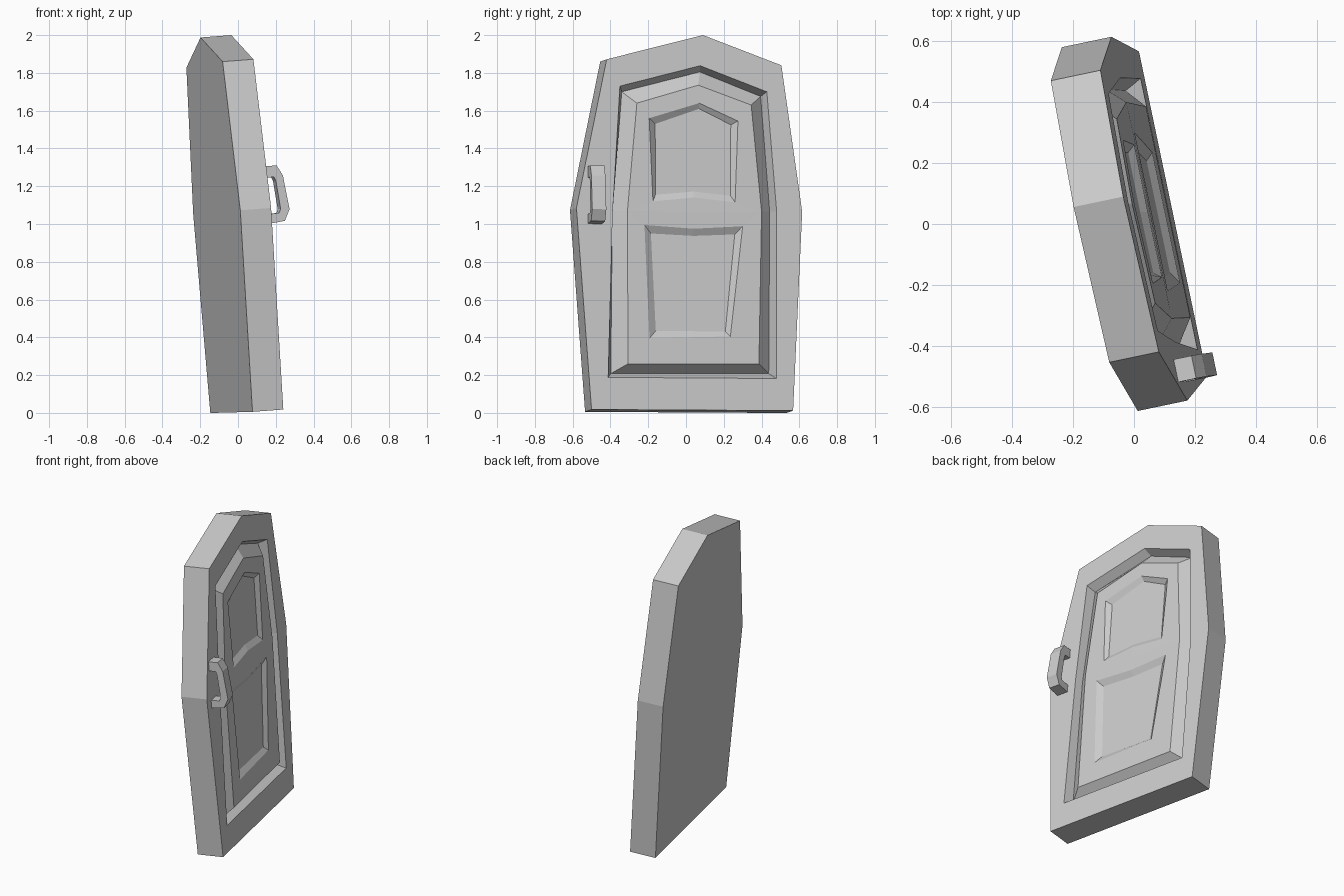
import bpy, bmesh
from mathutils import Vector

if "Cube" in bpy.data.objects:
    bpy.data.objects.remove(bpy.data.objects["Cube"])

# Tilted frame of the slab: N = outward normal of the front face, U = width direction
N = Vector((0.976, 0.205, 0.0745)).normalized()
U = Vector((-0.203, 0.979, -0.018)).normalized()
FRONT = 0.133      # distance of the front face from the origin along N
THICK = 0.167


def on_plane(y, z, depth=0.0):
    """Point seen at (y, z) from the right, lying on a plane parallel to the front."""
    return Vector(((FRONT + depth - N.y * y - N.z * z) / N.x, y, z))


def finish(bm, name):
    bmesh.ops.recalc_face_normals(bm, faces=bm.faces)
    me = bpy.data.meshes.new(name)
    bm.to_mesh(me)
    bm.free()
    ob = bpy.data.objects.new(name, me)
    bpy.context.collection.objects.link(ob)
    return ob


def ring(bm, pts, depth):
    return [bm.verts.new(on_plane(y, z, depth)) for y, z in pts]


def bridge(bm, a, b):
    n = len(a)
    for i in range(n):
        j = (i + 1) % n
        bm.faces.new((a[i], a[j], b[j], b[i]))


# Outlines: upper left, apex, upper right, middle right, bottom right, bottom left, middle left
outer = [(-0.42, 1.872), (0.09, 2.0), (0.505, 1.84), (0.615, 1.065),
         (0.567, 0.012), (-0.5, 0.018), (-0.58, 1.085)]
opening = [(-0.35, 1.73), (0.075, 1.838), (0.428, 1.70), (0.48, 1.065),
           (0.478, 0.182), (-0.412, 0.188), (-0.388, 1.07)]
groove = [(-0.34, 1.70), (0.073, 1.805), (0.395, 1.675), (0.443, 1.065),
          (0.438, 0.208), (-0.398, 0.208), (-0.39, 1.07)]
panel = [(-0.26, 1.64), (0.065, 1.735), (0.345, 1.63), (0.40, 1.065),
         (0.386, 0.26), (-0.307, 0.26), (-0.31, 1.07)]

# Slab with frame, groove and raised panel
bm = bmesh.new()
front = ring(bm, outer, 0)
back = [bm.verts.new(v.co - N * THICK) for v in front]
bm.faces.new(back)
bridge(bm, back, front)
rim = ring(bm, opening, 0)
bridge(bm, front, rim)
low = ring(bm, groove, -0.055)
bridge(bm, rim, low)
top = ring(bm, panel, 0.004)
bridge(bm, low, top)

# Two sunken fields in the panel, meeting at a middle rail
mid = bm.verts.new(on_plane(0.04, 1.065, 0.006))
upper_loop = top[0:4] + [mid, top[6]]
lower_loop = [top[6], mid] + top[3:6]
upper_edge = [(-0.195, 1.56), (0.07, 1.64), (0.275, 1.545),
              (0.26, 1.115), (0.04, 1.14), (-0.175, 1.12)]
upper_floor = [(-0.163, 1.53), (0.07, 1.61), (0.237, 1.525),
               (0.235, 1.15), (0.04, 1.172), (-0.162, 1.155)]
lower_edge = [(-0.22, 0.995), (0.04, 0.975), (0.30, 0.988), (0.235, 0.405), (-0.193, 0.395)]
lower_floor = [(-0.186, 0.95), (0.04, 0.937), (0.258, 0.945), (0.208, 0.43), (-0.16, 0.435)]
for loop, edge, floor in ((upper_loop, upper_edge, upper_floor),
                          (lower_loop, lower_edge, lower_floor)):
    e = ring(bm, edge, 0.004)
    bridge(bm, loop, e)
    f = ring(bm, floor, -0.018)
    bridge(bm, e, f)
    bm.faces.new(f)
finish(bm, "door_slab")

# Pull handle: outer and inner profile as (distance from face, height)
bm = bmesh.new()
outside = [(-0.01, 1.305), (0.06, 1.305), (0.09, 1.25), (0.112, 1.07), (0.082, 1.01), (-0.01, 1.0)]
inside = [(-0.01, 1.245), (0.042, 1.245), (0.05, 1.225), (0.064, 1.075), (0.055, 1.055), (-0.01, 1.05)]
sides = []
for off in (-0.038, 0.038):
    sides.append([[bm.verts.new(on_plane(-0.482, z) + N * d + U * off) for d, z in prof]
                  for prof in (outside, inside)])
(lo, li), (ro, ri) = sides
for i in range(len(outside) - 1):
    for a, b in ((lo, li), (li, ri), (ri, ro), (ro, lo)):
        bm.faces.new((a[i], a[i + 1], b[i + 1], b[i]))
for i in (0, -1):
    bm.faces.new((lo[i], li[i], ri[i], ro[i]))
finish(bm, "pull_handle")
